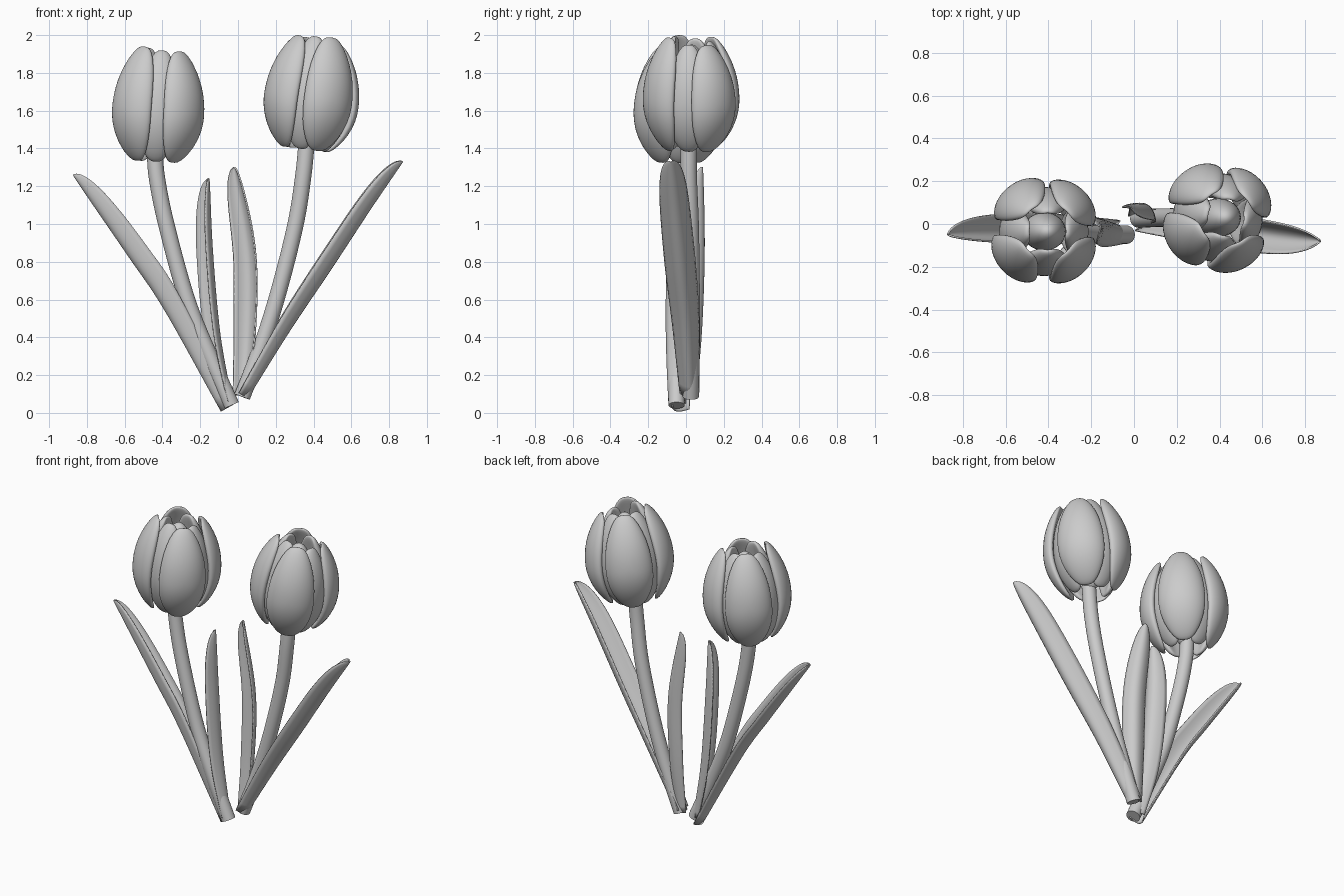
import bpy, bmesh, math
from mathutils import Vector, Matrix

if "Cube" in bpy.data.objects:
    bpy.data.objects.remove(bpy.data.objects["Cube"])


def finish(bm, name):
    me = bpy.data.meshes.new(name)
    bmesh.ops.recalc_face_normals(bm, faces=bm.faces)
    for f in bm.faces:
        f.smooth = len(f.verts) < 5     # only the cut stem ends stay flat
    bm.to_mesh(me)
    bm.free()
    ob = bpy.data.objects.new(name, me)
    bpy.context.collection.objects.link(ob)
    return ob


def along(pts, t):
    """Smooth interpolation through the path points."""
    p = [Vector(q) for q in pts]
    p = [2 * p[0] - p[1]] + p + [2 * p[-1] - p[-2]]
    n = len(pts) - 1
    i = min(int(t * n), n - 1)
    u = t * n - i
    a, b, c, d = p[i:i + 4]
    return 0.5 * (2 * b + (c - a) * u + (2 * a - 5 * b + 4 * c - d) * u ** 2
                  + (3 * b - a - 3 * c + d) * u ** 3)


def stem(name, pts, radius):
    bm = bmesh.new()
    rows, sides = 40, 24
    rings = []
    for i in range(rows + 1):
        t = i / rows
        tan = (along(pts, min(t + .01, 1)) - along(pts, max(t - .01, 0))).normalized()
        u = Vector((0, 1, 0)).cross(tan).normalized()
        w = tan.cross(u)
        rings.append([bm.verts.new(along(pts, t) + radius * (
            u * math.cos(k * math.tau / sides) + w * math.sin(k * math.tau / sides)))
            for k in range(sides)])
    for r, q in zip(rings, rings[1:]):
        for k in range(sides):
            m = (k + 1) % sides
            bm.faces.new((r[k], r[m], q[m], q[k]))
    bm.faces.new(rings[0])
    bm.faces.new(rings[-1])
    finish(bm, name)


def leaf(name, spine, side, inward, width, cup):
    """Channelled blade: the spine is the keel, the edges rise toward 'inward'."""
    bm = bmesh.new()
    rows, cols = 44, 12
    side, inward = Vector(side).normalized(), Vector(inward)
    grid = []
    for i in range(rows + 1):
        t = 1 - (1 - i / rows) ** 1.8          # denser rows at the tip
        c = along(spine, t)
        tan = (along(spine, min(t + .01, 1)) - along(spine, max(t - .01, 0))).normalized()
        s = (side - tan * side.dot(tan)).normalized()
        n = tan.cross(s)
        if n.dot(inward) < 0:
            n = -n
        grow = 0.62 + 0.38 * math.sin(min(t / 0.55, 1) * math.pi / 2)
        f = grow * max(1 - t ** 7, 0.002) ** 0.5
        grid.append([bm.verts.new(c + s * width * f * a + n * cup * f * a * a)
                     for a in (2 * j / cols - 1 for j in range(cols + 1))])
    for i in range(rows):
        for j in range(cols):
            bm.faces.new((grid[i][j], grid[i][j + 1], grid[i + 1][j + 1], grid[i + 1][j]))
    m = finish(bm, name).modifiers.new('thickness', 'SOLIDIFY')
    m.thickness = 0.008
    m.offset = 0


def petal(name, frame, az, half, radius, thick, z0, z1, top_drop):
    """Cushion-like petal: a squared-off sphere wrapped round the flower axis."""
    bm = bmesh.new()
    bmesh.ops.create_uvsphere(bm, u_segments=40, v_segments=24, radius=1)
    for v in bm.verts:
        a, b, c = v.co
        k = ((abs(a) ** 3 + abs(b) ** 3) ** (2.5 / 3) + abs(c) ** 2.5) ** (-1 / 2.5)
        a, b, c = a * k, b * k, c * k
        h = (b + 1) / 2
        d = h - 0.45
        r = radius * (1 - (2.1 if d < 0 else top_drop) * d * d)
        r += thick * c - 0.02 * a * a * h
        th = math.radians(az + half * a)
        v.co = frame @ Vector((r * math.cos(th), r * math.sin(th), z0 + (z1 - z0) * h))
    finish(bm, name)


def flower(name, origin, lean, outer, inner):
    frame = Matrix.Translation(origin) @ Matrix.Rotation(lean, 4, 'Y')
    for i, (az, top) in enumerate(outer):
        petal(f'{name}_outer_petal_{i}', frame, az, 38, 0.232, 0.034, 0.0, top, 1.4)
    for i, (az, top) in enumerate(inner):
        petal(f'{name}_inner_petal_{i}', frame, az, 42, 0.172, 0.036, 0.0, top, 1.5)
    # closed heart of the flower
    bm = bmesh.new()
    bmesh.ops.create_uvsphere(bm, u_segments=32, v_segments=20, radius=1)
    for v in bm.verts:
        v.co = frame @ Vector((v.co.x * .10, v.co.y * .09, .29 + v.co.z * .27))
    finish(bm, f'{name}_heart')


# Left tulip
stem('left_stem', [(-.035, -.05, .04), (-.15, -.05, .3), (-.27, -.045, .6),
                   (-.38, -.04, 1.0), (-.43, -.035, 1.25), (-.44, -.03, 1.4)], .043)
leaf('left_outer_leaf', [(-.085, -.05, .01), (-.385, -.055, .55), (-.58, -.055, .84),
                         (-.87, -.05, 1.26)], (.42, -1, .27), (1, 0, 1), .08, .08)
leaf('left_inner_leaf', [(-.035, -.035, .06), (-.10, -.02, .42), (-.14, -.01, .87),
                         (-.155, -.015, 1.24)], (-.35, .93, 0), (-1, -.4, 0), .075, .06)
flower('left', (-.437, -.035, 1.33), .06,
       [(45, .59), (128, .6), (222, .605), (315, .59)],
       [(0, .57), (90, .58), (180, .57), (270, .59)])

# Right tulip
stem('right_stem', [(.022, .025, .085), (.13, .03, .37), (.22, .03, .66),
                    (.305, .025, 1.0), (.345, .015, 1.25), (.365, .015, 1.45)], .043)
leaf('right_outer_leaf', [(.05, .02, .08), (.275, .0, .44), (.49, -.03, .76),
                          (.70, -.06, 1.08), (.87, -.08, 1.33)],
     (.0, 1, .05), (-1, 0, 1), .08, .085)
leaf('right_inner_leaf', [(.025, .045, .09), (.055, .075, .42), (.055, .09, .85),
                          (-.02, .085, 1.3)], (-.8, .4, 0), (-.3, -1, 0), .068, .05)
flower('right', (.357, .03, 1.395), .13,
       [(38, .57), (125, .59), (212, .595), (297, .605)],
       [(-10, .57), (82, .58), (168, .58), (255, .6)])
